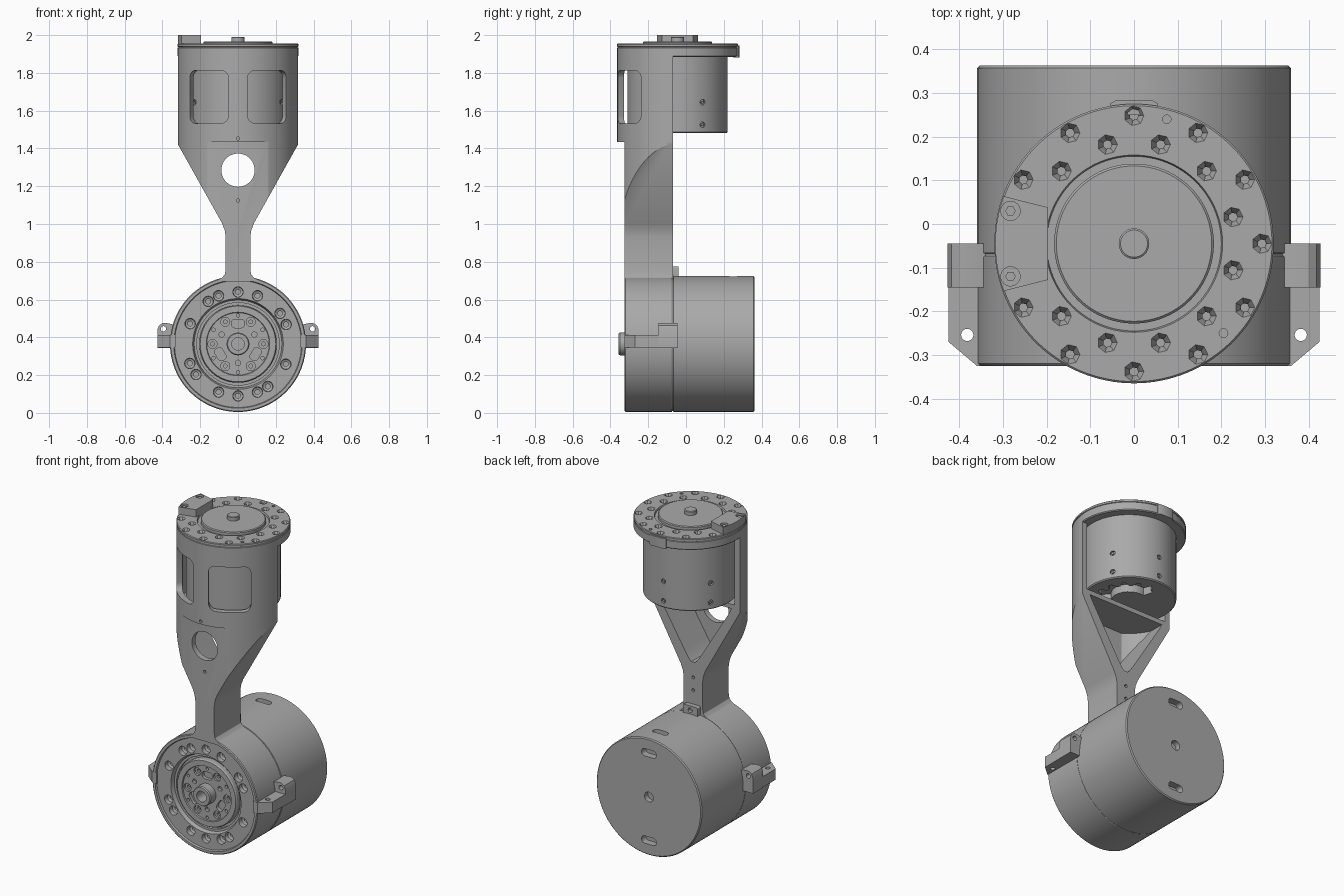
import bpy, bmesh, math
from math import cos, sin, radians
from mathutils import Matrix

if "Cube" in bpy.data.objects:
    bpy.data.objects.remove(bpy.data.objects["Cube"], do_unlink=True)

grey = bpy.data.materials.new("machined_grey")
grey.use_nodes = True
COLOR = (0.4, 0.4, 0.4, 1)
grey.diffuse_color = COLOR
grey.node_tree.nodes["Principled BSDF"].inputs["Base Color"].default_value = COLOR

T = Matrix.Translation
FRONT = Matrix.Rotation(radians(90), 4, 'X')   # local z -> -y, local y -> z
LOW = T((0, 0, 0.365)) @ FRONT                 # lower joint axis
AXIS_Y = -0.045
UP = T((0, AXIS_Y, 0))                         # upper joint axis


def finish(bm, name, matrix):
    bmesh.ops.recalc_face_normals(bm, faces=bm.faces)
    bm.transform(matrix)
    me = bpy.data.meshes.new(name)
    bm.to_mesh(me)
    bm.free()
    me.materials.append(grey)
    ob = bpy.data.objects.new(name, me)
    bpy.context.collection.objects.link(ob)
    return ob


def lathe(name, profile, matrix=Matrix(), segs=96):
    """Revolve (radius, height) points around local z."""
    bm = bmesh.new()
    pts = [(0, profile[0][1])] + profile + [(0, profile[-1][1])]
    vs = [bm.verts.new((r, 0, h)) for r, h in pts]
    es = [bm.edges.new(p) for p in zip(vs, vs[1:])]
    bmesh.ops.spin(bm, geom=vs + es, cent=(0, 0, 0), axis=(0, 0, 1),
                   angle=2 * math.pi, steps=segs, use_merge=True)
    bmesh.ops.remove_doubles(bm, verts=bm.verts, dist=1e-5)
    return finish(bm, name, matrix)


def rod(name, r, a, b, matrix=Matrix(), segs=24):
    return lathe(name, [(r, a), (r, b)], matrix, segs)


def prism(name, pts, a, b, matrix=Matrix()):
    """Extrude a local xy outline from z=a to z=b."""
    bm = bmesh.new()
    face = bm.faces.new([bm.verts.new((x, y, a)) for x, y in pts])
    ext = bmesh.ops.extrude_face_region(bm, geom=[face])["geom"]
    bmesh.ops.translate(bm, vec=(0, 0, b - a),
                        verts=[v for v in ext if isinstance(v, bmesh.types.BMVert)])
    return finish(bm, name, matrix)


def rounded(cx, cy, w, h, r):
    pts = []
    for i, (sx, sy) in enumerate(((1, 1), (-1, 1), (-1, -1), (1, -1))):
        for k in range(6):
            t = radians(90 * i + 18 * k)
            pts.append((cx + sx * (w / 2 - r) + r * cos(t), cy + sy * (h / 2 - r) + r * sin(t)))
    return pts


def mirrored(half):
    return half + [(-x, z) for x, z in reversed(half)]


def polar(r, deg):
    return r * cos(radians(deg)), r * sin(radians(deg))


def boolean(ob, cutters, op='DIFFERENCE'):
    """Apply all cutters to ob and remove them."""
    bpy.ops.object.select_all(action='DESELECT')
    for c in cutters:
        c.select_set(True)
    bpy.context.view_layer.objects.active = cutters[0]
    if len(cutters) > 1:
        bpy.ops.object.join()
    mod = ob.modifiers.new("cut", 'BOOLEAN')
    mod.operation, mod.solver, mod.object = op, 'EXACT', cutters[0]
    bpy.context.view_layer.objects.active = ob
    bpy.ops.object.modifier_apply(modifier=mod.name)
    bpy.data.objects.remove(cutters[0], do_unlink=True)


# Lower joint: front housing with rim and bolt ring
ring = lathe("lower_front_housing", [
    (0.358, 0.073), (0.36, 0.076), (0.36, 0.32), (0.355, 0.325), (0.34, 0.325), (0.336, 0.314),
    (0.24, 0.314), (0.232, 0.29), (0.218, 0.29), (0.218, 0.27)], LOW)
cuts = []
for a in (0, 22, 35, 67, 112, 126, 158):
    for deg in (a + 90, a + 270):
        x, y = polar(0.275, deg)
        cuts.append(lathe("pit", [(0.013, 0.25), (0.013, 0.28), (0.026, 0.287), (0.029, 0.33)],
                          LOW @ T((x, y, 0)), 20))
boolean(ring, cuts)

# Output hub with screws, slots and centre boss
hub = lathe("output_hub", [(0.205, 0.26), (0.205, 0.3), (0.2, 0.308), (0.168, 0.308),
                           (0.165, 0.301), (0.06, 0.301), (0.06, 0.35), (0.055, 0.357)], LOW)
cuts = [rod("bore", 0.033, 0.27, 0.37, LOW, 32)]
for k in range(6):
    x, y = polar(0.135, 60 * k)
    cuts.append(lathe("pit", [(0.01, 0.275), (0.01, 0.288), (0.024, 0.288), (0.024, 0.32)],
                      LOW @ T((x, y, 0)), 20))
    x, y = polar(0.15, 60 * k + 30)
    cuts.append(rod("pin_hole", 0.009, 0.28, 0.32, LOW @ T((x, y, 0)), 16))
for deg in (90, 210, 330):
    cuts.append(prism("slot", rounded(0, 0.108, 0.07, 0.045, 0.018), 0.28, 0.32,
                      LOW @ Matrix.Rotation(radians(deg - 90), 4, 'Z')))
    x, y = polar(0.1, deg + 180)
    cuts.append(rod("pin_hole", 0.014, 0.28, 0.32, LOW @ T((x, y, 0)), 16))
boolean(hub, cuts)

# Lower joint: rear motor can
can = lathe("lower_motor_can", [(0.354, -0.363), (0.36, -0.357), (0.36, 0.066),
                                (0.356, 0.068), (0.356, 0.08)], LOW)
cuts = [rod("bore", 0.03, -0.38, -0.33, LOW, 32),
        prism("top_slot", rounded(0, 0.25, 0.1, 0.04, 0.018), 0.69, 0.75)]
cuts += [prism("slot", rounded(0, s * 0.27, 0.1, 0.045, 0.02), -0.38, -0.32, LOW) for s in (1, -1)]
boolean(can, cuts)

# Side ears on the lower housing
for s, side in ((1, "left"), (-1, "right")):
    plate = prism(side + "_ear_plate", [(s * x, y) for x, y in (
        (0.33, -0.325), (0.36, -0.325), (0.425, -0.27), (0.425, -0.1), (0.33, -0.1))], 0.345, 0.412)
    boolean(plate, [rod("hole", 0.014, 0.3, 0.45, T((s * 0.382, -0.254, 0)))])
    lug = prism(side + "_ear_lug", [(s * x, z) for x, z in (
        (0.33, 0.344), (0.427, 0.344), (0.427, 0.44), (0.418, 0.463), (0.4, 0.475),
        (0.375, 0.475), (0.33, 0.465))], 0.045, 0.145, FRONT)
    boolean(lug, [rod("hole", 0.014, 0, 0.2, FRONT @ T((s * 0.395, 0.445, 0)))])

# Arm: neck flaring up to the barrel, hollowed from behind with an even wall
arm = prism("arm", mirrored([(0.12, 0.695), (0.085, 0.716), (0.07, 0.732), (0.065, 0.76), (0.065, 0.93),
                             (0.07, 0.965), (0.085, 1.005), (0.32, 1.425), (0.32, 1.436)]),
            0.07, 0.325, FRONT)
boolean(arm, [rod("barrel_limit", 0.32, 0.5, 1.5, UP, 128)], 'INTERSECT')
pocket = prism("pocket", mirrored([(0.012, 1.035), (0.028, 1.05), (0.055, 1.09), (0.245, 1.4),
                                   (0.27, 1.45)]), 0.03, 0.29, FRONT)
boolean(pocket, [rod("pocket_limit", 0.288, 0.9, 1.6, UP, 128)], 'INTERSECT')
boolean(arm, [pocket])
boolean(arm, [rod("window", 0.088, 0.2, 0.4, FRONT @ T((0, 1.285, 0)), 48),
              rod("pin", 0.009, 0.3, 0.4, FRONT @ T((0, 1.125, 0)), 12)]
        + [rod("pin", 0.01, 0, 0.09, FRONT @ T((0, z, 0)), 12) for z in (0.86, 0.94)])
tab = prism("neck_tab", rounded(0, 0.735, 0.1, 0.08, 0.01), 0.04, 0.075, FRONT)
boolean(tab, [rod("hole", 0.014, 0, 0.06, FRONT @ T((0, 0.748, 0)), 16)])

# Half barrel around the upper motor with two windows
barrel = rod("half_barrel", 0.32, 1.435, 1.9, UP, 128)
boolean(barrel, [rod("inside", 0.285, 1.463, 2, UP, 128)])
boolean(barrel, [prism("open_back", rounded(0, 0.43, 1, 1, 0.01), 1.3, 2.1)])
boolean(barrel, [prism("window", rounded(0, 1.673, 0.238, 0.28, 0.04), 0.24, 0.36,
                       UP @ Matrix.Rotation(radians(a), 4, 'Z') @ FRONT) for a in (31, -31)]
        + [rod("pin", 0.009, 0.34, 0.4, FRONT @ T((0, 1.452, 0)), 12)])

# Upper motor with radial screws and a toothed opening underneath
motor = lathe("upper_motor", [(0.26, 1.482), (0.266, 1.488), (0.266, 1.9)], UP)
teeth = [polar(0.2 if (k // 2) % 2 else 0.165, 6 * k - 45) for k in range(26)]
teeth += [polar(0.1, 105 - 15 * k) for k in range(11)]
boolean(motor, [prism("toothed_opening", teeth, 1.4, 1.53, UP)])
cuts = []
for a in range(0, 360, 60):
    for z in (1.525, 1.645):
        m = UP @ Matrix.Rotation(radians(a), 4, 'Z') @ FRONT @ T((0, z, 0))
        cuts.append(rod("screw_hole", 0.015, 0.255, 0.3, m, 16))
        rod("motor_screw", 0.008, 0.25, 0.264, m, 6)
boolean(motor, cuts)

# Top flange with two rings of faceted countersinks
flange = lathe("top_flange", [(0.315, 1.885), (0.32, 1.89), (0.32, 1.933), (0.316, 1.935),
                              (0.316, 1.938), (0.32, 1.94), (0.32, 1.951), (0.316, 1.955),
                              (0.203, 1.955), (0.2, 1.945), (0.18, 1.945)], UP, 128)
cuts = []
for k in range(24):
    if k not in (11, 12, 13):
        x, y = polar(0.235 if k % 2 else 0.293, 15 * k)
        cuts.append(lathe("sink", [(0.01, 1.92), (0.01, 1.935), (0.026, 1.96)],
                          UP @ T((x, y, 0)), 7))
for x, y in ((0.075, 0.285), (0.205, -0.205)):
    cuts.append(rod("pin", 0.01, 1.93, 1.97, UP @ T((x, y, 0)), 12))
boolean(flange, cuts)
lathe("top_disc", [(0.183, 1.93), (0.183, 1.962), (0.178, 1.967)], UP)
lathe("top_pin", [(0.035, 1.95), (0.035, 1.988), (0.031, 1.991)], UP, 40)
prism("rear_tab", [(-0.055, 0.25), (0.055, 0.25), (0.055, 0.276), (0.04, 0.284),
                   (-0.04, 0.284), (-0.055, 0.276)], 1.882, 1.945)

# Clamp block on the flange edge
arc = [polar(0.318, a) for a in range(160, 201, 4)]
clamp = prism("clamp_block", arc + [(-0.197, -0.083), (-0.197, 0.083)], 1.95, 2.0, UP)
boolean(clamp, [rod("sink", 0.022, 1.985, 2.02, UP @ T((-0.283, s * 0.075, 0))) for s in (1, -1)])
for s in (1, -1):
    rod("clamp_screw", 0.012, 1.97, 1.994, UP @ T((-0.283, s * 0.075, 0)), 6)

# Smooth shading with crisp edges
bpy.ops.object.select_all(action='DESELECT')
for ob in bpy.context.collection.objects:
    if ob.type == 'MESH':
        ob.select_set(True)
        bpy.context.view_layer.objects.active = ob
bpy.ops.object.shade_smooth_by_angle(angle=radians(30))
